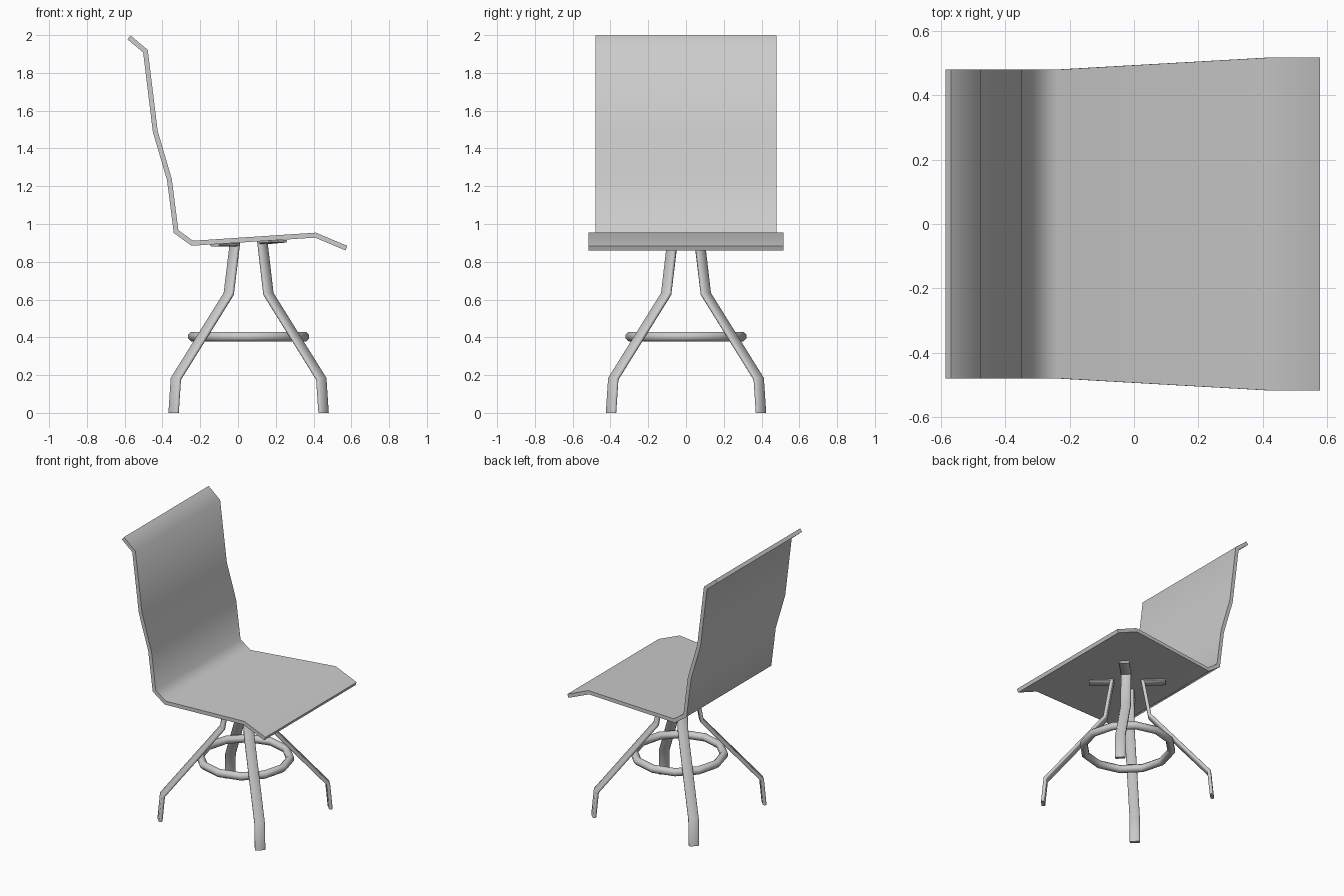
import bpy, bmesh, math
from mathutils import Vector

if "Cube" in bpy.data.objects:
    bpy.data.objects.remove(bpy.data.objects["Cube"])

CX = 0.056  # centre of the leg frame


def finish(name, bm, angle):
    bmesh.ops.recalc_face_normals(bm, faces=bm.faces)
    me = bpy.data.meshes.new(name)
    bm.to_mesh(me)
    bm.free()
    ob = bpy.data.objects.new(name, me)
    bpy.context.collection.objects.link(ob)
    bpy.ops.object.select_all(action='DESELECT')
    ob.select_set(True)
    bpy.context.view_layer.objects.active = ob
    bpy.ops.object.shade_smooth_by_angle(angle=math.radians(angle))
    return ob


def skin(bm, rings, closed=False):
    """Bridge equal-sized vertex rings, capping the ends of an open chain."""
    rings = [[bm.verts.new(p) for p in r] for r in rings]
    n = len(rings[0])
    count = len(rings) if closed else len(rings) - 1
    for i in range(count):
        a, b = rings[i], rings[(i + 1) % len(rings)]
        for j in range(n):
            k = (j + 1) % n
            bm.faces.new((a[j], a[k], b[k], b[j]))
    if not closed:
        bm.faces.new(rings[0])
        bm.faces.new(rings[-1])


def mitres(pts):
    """Mitred 2D normal at each point of a path."""
    out = []
    for i, p in enumerate(pts):
        d1 = (p - pts[i - 1]).normalized() if i else None
        d2 = (pts[i + 1] - p).normalized() if i < len(pts) - 1 else None
        d1, d2 = d1 or d2, d2 or d1
        n1, n2 = Vector((-d1.y, d1.x)), Vector((-d2.y, d2.x))
        m = (n1 + n2).normalized()
        out.append(m / max(m.dot(n1), 0.5))
    return out


# Seat shell: one bent sheet, slightly wider at the front (x, z, half width)
shell = [(-0.577, 1.988, 0.48), (-0.49, 1.915, 0.48), (-0.438, 1.49, 0.48),
         (-0.363, 1.235, 0.48), (-0.328, 0.96, 0.48), (-0.242, 0.898, 0.48),
         (0.41, 0.941, 0.517), (0.574, 0.872, 0.517)]
pts = [Vector(s[:2]) for s in shell]
rings = []
for p, m, s in zip(pts, mitres(pts), shell):
    a, b = p + m * 0.013, p - m * 0.013
    w = s[2]
    rings.append([(a.x, -w, a.y), (a.x, w, a.y), (b.x, w, b.y), (b.x, -w, b.y)])
bm = bmesh.new()
skin(bm, rings)
finish("seat_shell", bm, 50)

# Legs: bent flat bars running out along the diagonals, with a tab under the seat
W, T, C = 0.034, 0.012, 0.007
section = [(-W, -T + C), (-W + C, -T), (W - C, -T), (W, -T + C),
           (W, T - C), (W - C, T), (-W + C, T), (-W, T - C)]
R2 = math.sqrt(2)
for label, sx, sy in (("front_right", 1, -1), ("front_left", 1, 1),
                      ("back_right", -1, -1), ("back_left", -1, 1)):
    top = 0.905 if sx > 0 else 0.893
    path = [(0.18, top + 0.004 * sx), (0.073, top), (0.105, 0.63),
            (0.385, 0.18), (0.397, 0.0)]
    pts = [Vector((r * R2, z)) for r, z in path]
    out = Vector((sx, sy, 0)) / R2
    side = Vector((-sy, sx, 0)) / R2
    rings = []
    for i, (p, m) in enumerate(zip(pts, mitres(pts))):
        ring = []
        for u, v in section:
            q = p + m * v * (0.6 if i < 1 else 1)
            z = 0.0 if i == len(pts) - 1 else q.y
            ring.append(Vector((CX, 0, z)) + out * q.x + side * u)
        rings.append(ring)
    bm = bmesh.new()
    skin(bm, rings)
    finish(label + "_leg", bm, 50)

# Foot ring: low-poly tube inside the legs
rings = []
for i in range(12):
    a = math.tau * i / 12
    ring = []
    for j in range(8):
        b = math.tau * (j + 0.5) / 8
        r = 0.295 + 0.027 * math.cos(b)
        ring.append((CX + r * math.cos(a), r * math.sin(a), 0.404 + 0.027 * math.sin(b)))
    rings.append(ring)
bm = bmesh.new()
skin(bm, rings, closed=True)
finish("foot_ring", bm, 60)
